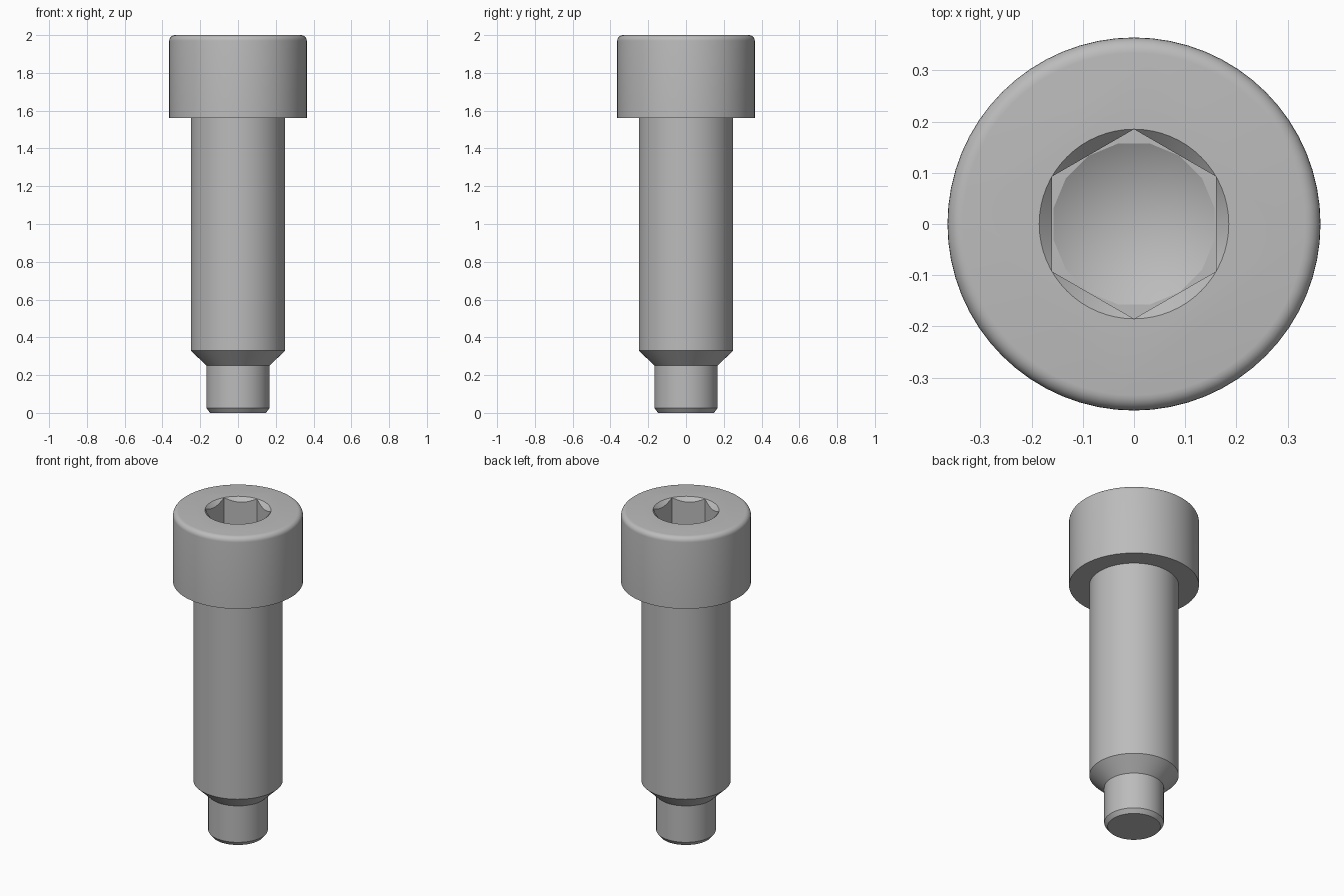
import bpy
import bmesh
import math

cube = bpy.data.objects.get("Cube")
if cube:
    bpy.data.objects.remove(cube, do_unlink=True)

# Plain steel colour
steel = bpy.data.materials.new("steel_grey")
steel.use_nodes = True
colour = (0.5, 0.5, 0.5, 1)
steel.diffuse_color = colour
steel.node_tree.nodes["Principled BSDF"].inputs["Base Color"].default_value = colour


def lathe(name, profile, sides, turn=0.0):
    """Closed solid of revolution from (radius, height) points, bottom to top."""
    bm = bmesh.new()
    rings = []
    for r, z in profile:
        if r == 0:
            rings.append([bm.verts.new((0, 0, z))] * sides)
            continue
        angles = [turn + math.tau * i / sides for i in range(sides)]
        rings.append([bm.verts.new((r * math.cos(a), r * math.sin(a), z)) for a in angles])
    for low, high in zip(rings, rings[1:]):
        for i in range(sides):
            j = (i + 1) % sides
            corners = [low[i], low[j], high[j], high[i]]
            bm.faces.new(list(dict.fromkeys(corners)))
    if profile[0][0] > 0:
        bm.faces.new(rings[0][::-1])
    if profile[-1][0] > 0:
        bm.faces.new(rings[-1])
    bmesh.ops.recalc_face_normals(bm, faces=bm.faces)
    mesh = bpy.data.meshes.new(name)
    bm.to_mesh(mesh)
    bm.free()
    mesh.materials.append(steel)
    obj = bpy.data.objects.new(name, mesh)
    bpy.context.collection.objects.link(obj)
    return obj


# Screw body: tip chamfer, pilot, neck taper, shank, head with rounded top edge
HEAD, TOP, FILLET = 0.364, 2.0, 0.03
profile = [(0.148, 0), (0.167, 0.025), (0.167, 0.25), (0.25, 0.33),
           (0.25, 1.56), (HEAD, 1.56)]
for step in range(7):
    a = math.pi / 2 * step / 6
    profile.append((HEAD - FILLET + FILLET * math.cos(a),
                    TOP - FILLET + FILLET * math.sin(a)))
screw = lathe("socket_head_screw", profile, 64)

# Socket: hexagon hole, countersunk rim and drill-point floor
FLOOR = 1.78
cutters = [
    lathe("hex_cutter", [(0.185, FLOOR), (0.185, 2.1)], 6, math.pi / 6),
    lathe("rim_cutter", [(0.085, 1.9), (0.235, 2.05)], 64),
    lathe("drill_cutter", [(0, FLOOR - 0.092), (0.16, FLOOR), (0.16, FLOOR + 0.05)],
          16, math.pi / 16),
]
for cutter in cutters:
    cutter.hide_render = True
    cut = screw.modifiers.new(cutter.name, "BOOLEAN")
    cut.operation = "DIFFERENCE"
    cut.solver = "EXACT"
    cut.object = cutter

# Apply the cuts and discard the helpers
bpy.ops.object.select_all(action="DESELECT")
screw.select_set(True)
bpy.context.view_layer.objects.active = screw
for cutter in cutters:
    bpy.ops.object.modifier_apply(modifier=cutter.name)
for cutter in cutters:
    bpy.data.objects.remove(cutter, do_unlink=True)

bpy.ops.object.shade_smooth_by_angle(angle=math.radians(28))
